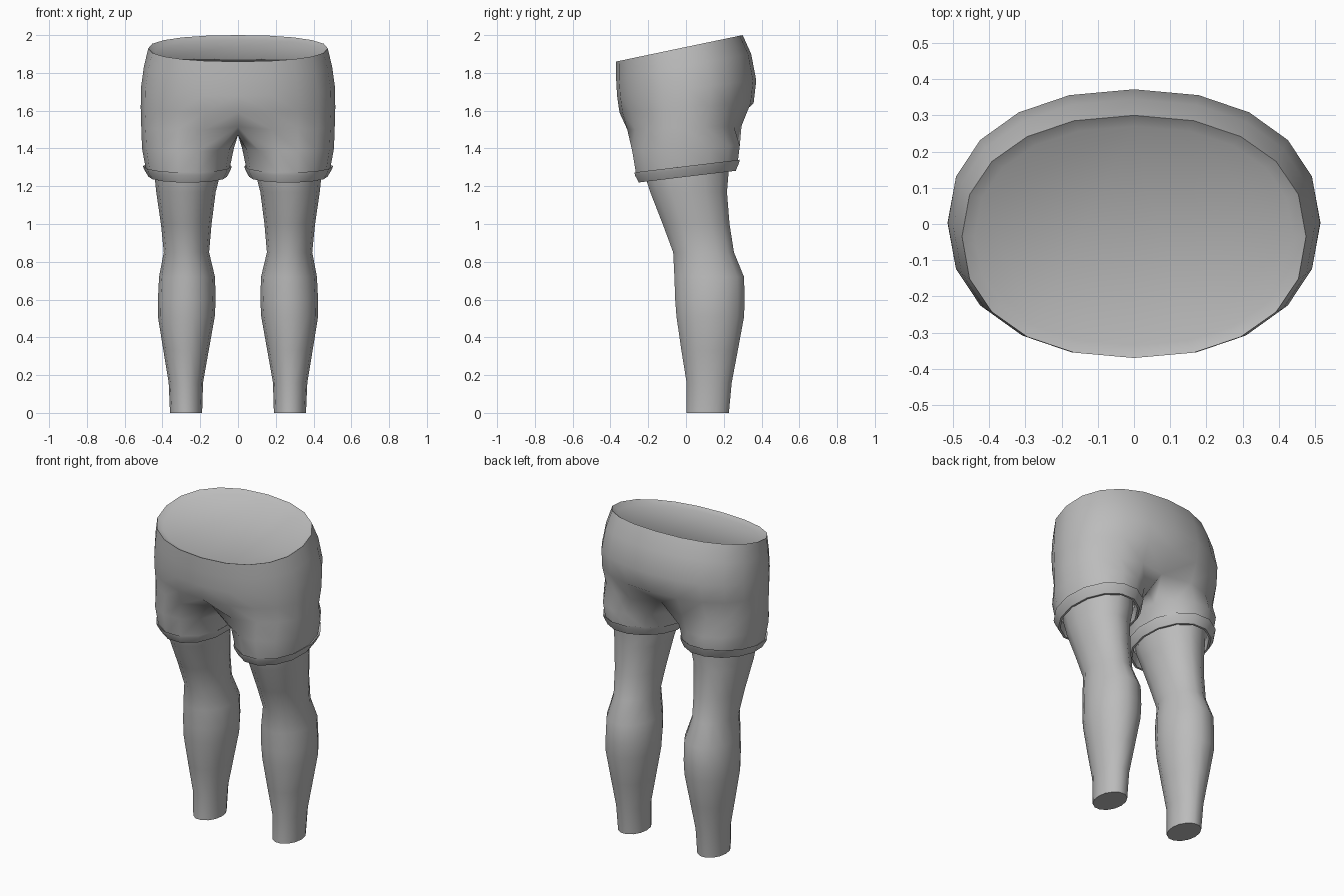
import bpy, bmesh
from math import sin, cos, pi, copysign

cube = bpy.data.objects.get("Cube")
if cube:
    bpy.data.objects.remove(cube, do_unlink=True)

SIDES = 14      # points round each leg
ARC = 11        # points round half of the waist, front centre to back centre

grey = bpy.data.materials.new("plain grey")
grey.use_nodes = True
grey.diffuse_color = (0.5, 0.5, 0.5, 1)
grey.node_tree.nodes["Principled BSDF"].inputs["Base Color"].default_value = (0.5, 0.5, 0.5, 1)


def spow(v, p):
    return copysign(abs(v) ** p, v)


def leg_ring(x0, x1, y0, y1, z, tilt=0.0):
    """Closed oval; begins at the front inside and runs round the outside."""
    pts = []
    for k in range(SIDES):
        a = 2 * pi * (k - (ARC - 1) / 2) / SIDES
        y = (y0 + y1) / 2 + (y1 - y0) / 2 * sin(a)
        pts.append(((x0 + x1) / 2 + (x1 - x0) / 2 * cos(a), y, z + tilt * y))
    return pts


def half_ring(xr, y0, y1, z0, z1):
    """Half of a squarish oval, sloping from z0 in front to z1 behind."""
    pts = []
    for k in range(ARC):
        a = pi * (k / (ARC - 1) - 0.5)
        t = 0.5 + 0.5 * spow(sin(a), 0.9)
        x = 0 if k in (0, ARC - 1) else xr * spow(cos(a), 0.9)
        pts.append((x, y0 + (y1 - y0) * t, z0 + (z1 - z0) * t))
    return pts


def bridge(bm, a, b, closed=True):
    n = min(len(a), len(b))
    for i in range(n if closed else n - 1):
        j = (i + 1) % n
        bm.faces.new((a[i], a[j], b[j], b[i]))


def add_ring(bm, pts):
    return [bm.verts.new(p) for p in pts]


def loft(bm, rings):
    loops = [add_ring(bm, r) for r in rings]
    for a, b in zip(loops, loops[1:]):
        bridge(bm, a, b)
    return loops


def finish(bm, name, merge=False):
    """Make the left half into an object and mirror it across x = 0."""
    bmesh.ops.recalc_face_normals(bm, faces=bm.faces)
    mesh = bpy.data.meshes.new(name)
    bm.to_mesh(mesh)
    bm.free()
    mesh.materials.append(grey)
    ob = bpy.data.objects.new(name, mesh)
    bpy.context.collection.objects.link(ob)
    bpy.ops.object.select_all(action='DESELECT')
    ob.select_set(True)
    bpy.context.view_layer.objects.active = ob
    bpy.ops.object.shade_smooth_by_angle(angle=0.75)
    mod = ob.modifiers.new("mirror", 'MIRROR')
    mod.use_mirror_merge = merge
    return ob


# Legs: thigh, knee, calf and ankle, closed at both ends
bm = bmesh.new()
loops = loft(bm, [leg_ring(*r) for r in (
    (0.19, 0.36, 0.0, 0.23, 0),
    (0.185, 0.367, 0.0, 0.245, 0.16),
    (0.155, 0.395, -0.028, 0.278, 0.33),
    (0.123, 0.424, -0.055, 0.312, 0.51),
    (0.118, 0.424, -0.062, 0.315, 0.6),
    (0.122, 0.418, -0.066, 0.312, 0.72),
    (0.153, 0.393, -0.072, 0.258, 0.85),
    (0.14, 0.408, -0.128, 0.235, 1.0),
    (0.118, 0.433, -0.195, 0.222, 1.17),
    (0.095, 0.442, -0.225, 0.23, 1.26),
    (0.095, 0.445, -0.23, 0.235, 1.34))])
bm.faces.new(loops[0])
bm.faces.new(loops[-1])
finish(bm, "legs")

# Shorts: waist and hips
bm = bmesh.new()
levels = [half_ring(*r) for r in (
    (0.44, -0.335, 0.27, 1.845, 1.975),
    (0.475, -0.37, 0.30, 1.86, 2.0),
    (0.498, -0.37, 0.345, 1.77, 1.9),
    (0.514, -0.365, 0.372, 1.68, 1.76),
    (0.515, -0.352, 0.358, 1.59, 1.64),
    (0.512, -0.325, 0.308, 1.50, 1.52))]
# Pinch the seam in towards the crotch
for k in (0, ARC - 1):
    x, y, z = levels[-1][k]
    levels[-1][k] = (x, y * 0.8, z + 0.015)
rings = [add_ring(bm, r) for r in levels]
for a, b in zip(rings, rings[1:]):
    bridge(bm, a, b, closed=False)
bm.faces.new(rings[0])                       # panel just inside the waist

# Crotch seam and the two short legs
crotch = add_ring(bm, [(0, y, 1.47) for y in (0.13, 0, -0.13)])
top = rings[-1] + crotch
thigh = add_ring(bm, leg_ring(0.022, 0.508, -0.292, 0.292, 1.40, 0.05))
hem = add_ring(bm, leg_ring(0.045, 0.488, -0.27, 0.28, 1.29, 0.12))
bridge(bm, top, thigh)
bridge(bm, thigh, hem)
finish(bm, "shorts", merge=True)

# Turned-up cuffs, flared at the top
bm = bmesh.new()
loft(bm, [leg_ring(*r, 0.12) for r in (
    (0.05, 0.483, -0.265, 0.275, 1.295),
    (0.034, 0.503, -0.28, 0.292, 1.306),
    (0.037, 0.498, -0.277, 0.288, 1.29),
    (0.058, 0.474, -0.257, 0.27, 1.25),
    (0.07, 0.462, -0.245, 0.258, 1.25),
    (0.08, 0.455, -0.24, 0.25, 1.31))])
finish(bm, "cuffs")
